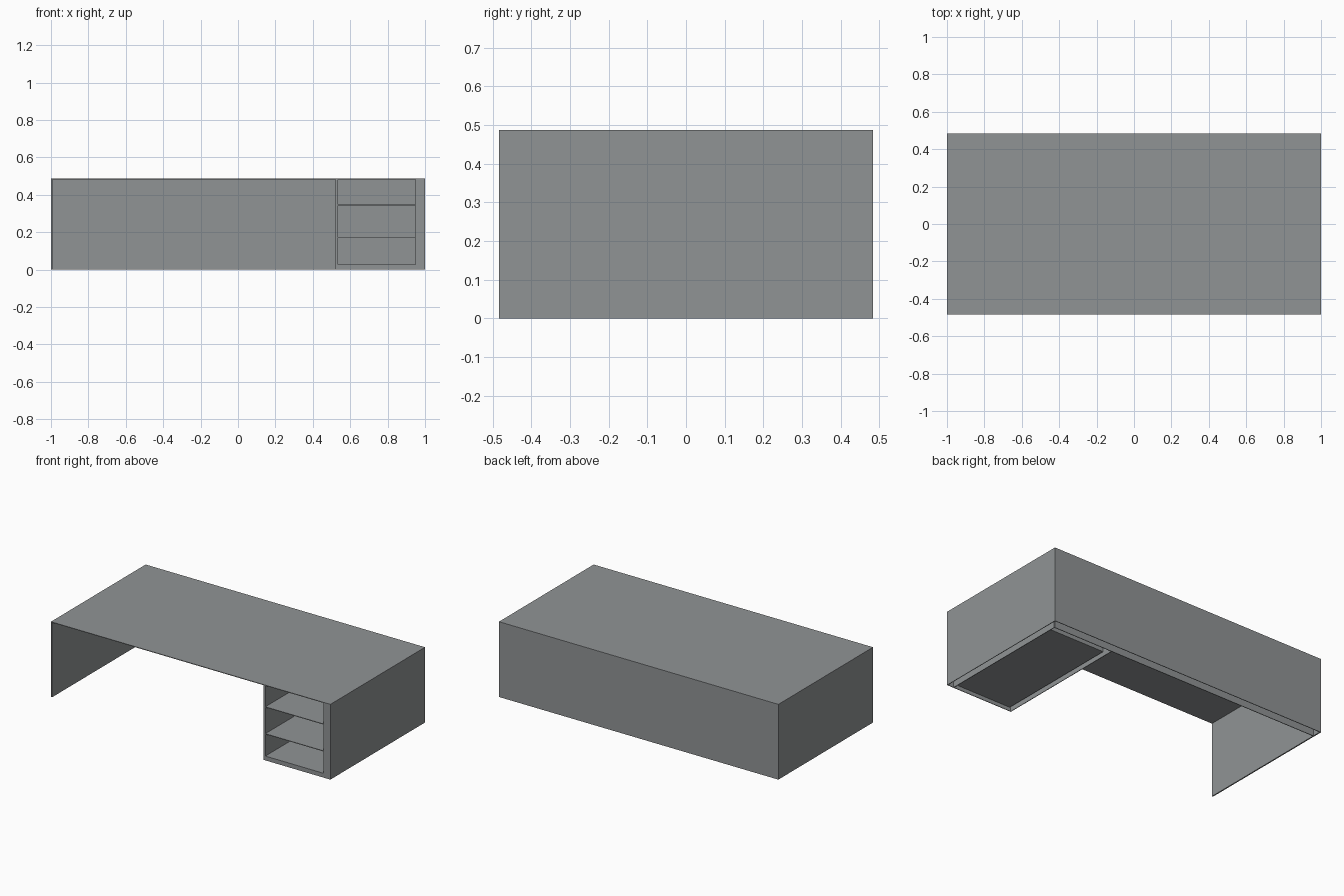
import bpy
import bmesh

if "Cube" in bpy.data.objects:
    bpy.data.objects.remove(bpy.data.objects["Cube"])

W, D, H = 1.0, 0.484, 0.487      # half width, half depth, height
T = 0.004                        # sheet thickness
CAB_L, IN_L, IN_R = 0.52, 0.535, 0.95   # cabinet side and opening limits
IN_BACK, WALL = 0.353, 0.42      # back of shelf box, inner face of rear wall
FLOOR = 0.028

grey = bpy.data.materials.new("desk_grey")
grey.diffuse_color = (0.28, 0.295, 0.30, 1.0)
grey.use_nodes = True
grey.node_tree.nodes["Principled BSDF"].inputs["Base Color"].default_value = grey.diffuse_color


def box(name, x, y, z):
    """Box between the given (min, max) limits."""
    bm = bmesh.new()
    bmesh.ops.create_cube(bm, size=1.0)
    for v in bm.verts:
        for i, (lo, hi) in enumerate((x, y, z)):
            v.co[i] = lo if v.co[i] < 0 else hi
    mesh = bpy.data.meshes.new(name)
    bm.to_mesh(mesh)
    bm.free()
    mesh.materials.append(grey)
    obj = bpy.data.objects.new(name, mesh)
    bpy.context.collection.objects.link(obj)
    return obj


under = H - T

# Outer skin: top, sides and back, open underneath
box("desk_top", (-W, W), (-D, D), (under, H))
box("left_panel", (-W, -W + 0.008), (-D, D), (0, under))
box("right_panel", (W - T, W), (-D, D), (0, under))
box("back_panel", (-W + 0.008, W - T), (D - T, D), (0, under))

# Inner skin of the hollow rear wall
box("inner_back_panel", (-W + 0.008, IN_R), (WALL, WALL + T), (0, under))

# Cabinet shell
box("cabinet_side", (CAB_L, CAB_L + T), (-D, WALL), (0, under))
box("shelf_box_left", (IN_L - T, IN_L), (-D + T, IN_BACK), (FLOOR - T, under))
box("shelf_box_right", (IN_R, IN_R + T), (-D + T, WALL), (0, under))
box("shelf_box_back", (IN_L, IN_R), (IN_BACK, IN_BACK + T), (FLOOR - T, under))
box("shelf_box_floor", (IN_L, IN_R), (-D + T, IN_BACK), (FLOOR - T, FLOOR))

# Front frame around the opening
box("frame_left", (CAB_L + T, IN_L), (-D, -D + T), (0, under))
box("frame_right", (IN_R, W - T), (-D, -D + T), (0, under))
box("frame_bottom", (IN_L, IN_R), (-D, -D + T), (0, FLOOR))

# Shelves
for i, z in enumerate((0.171, 0.345)):
    box(f"shelf_{i + 1}", (IN_L, IN_R), (-D, IN_BACK), (z - T / 2, z + T / 2))
